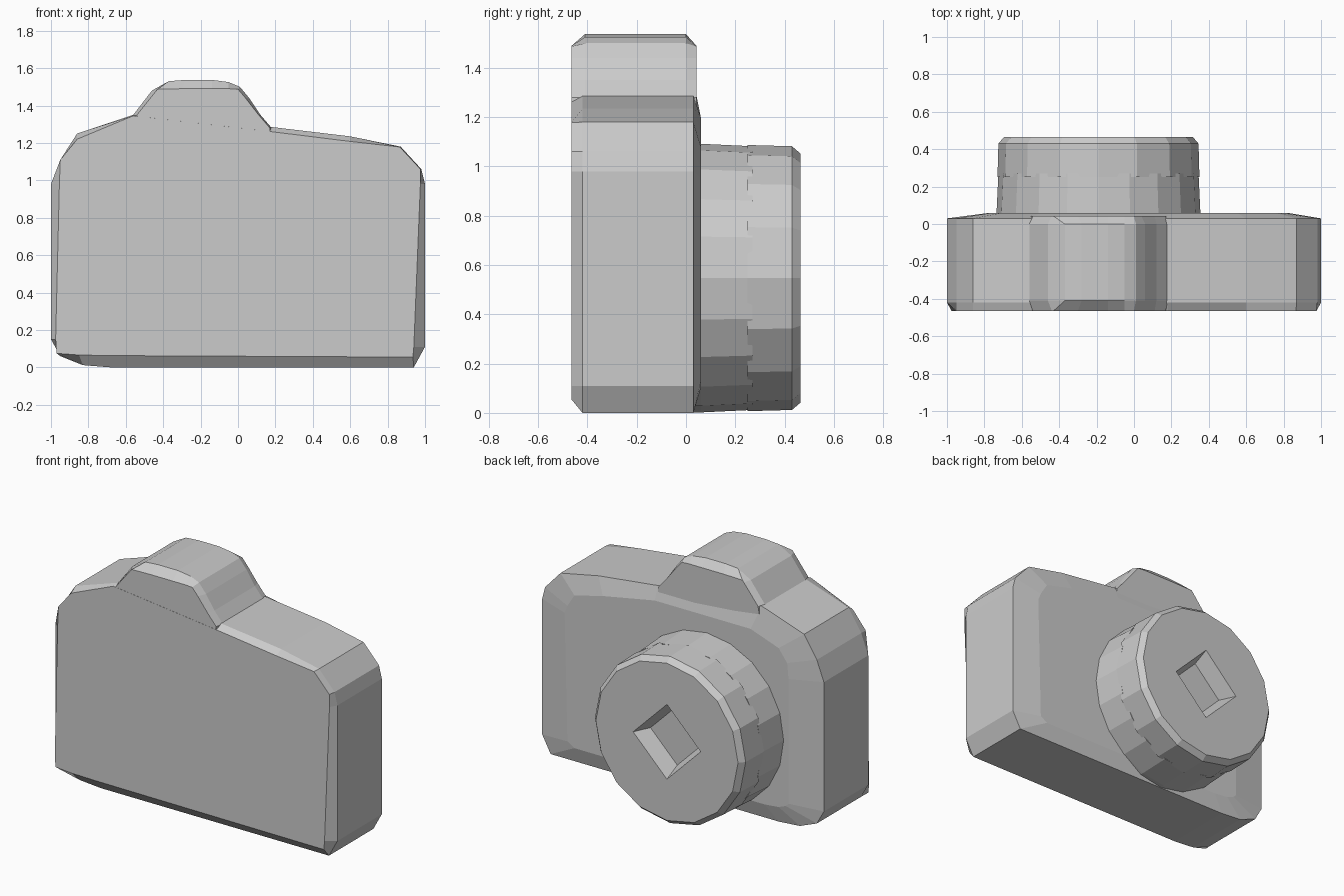
import bpy, bmesh
from math import sin, cos, tau


def loft(name, rings):
    """Skin a list of equal-length closed rings and cap both ends."""
    bm = bmesh.new()
    loops = [[bm.verts.new(p) for p in ring] for ring in rings]
    for a, b in zip(loops, loops[1:]):
        n = len(a)
        for i in range(n):
            j = (i + 1) % n
            bm.faces.new((a[i], a[j], b[j], b[i]))
    bm.faces.new(loops[0])
    bm.faces.new(loops[-1])
    bmesh.ops.recalc_face_normals(bm, faces=bm.faces)
    mesh = bpy.data.meshes.new(name)
    bm.to_mesh(mesh)
    bm.free()
    obj = bpy.data.objects.new(name, mesh)
    bpy.context.collection.objects.link(obj)
    return obj


def at(y, profile):
    return [(x, y, z) for x, z in profile]


def lens_ring(y, radius, sides, diamond=False):
    ring = []
    for i in range(sides):
        c, s = cos(tau * i / sides), sin(tau * i / sides)
        r = radius / (abs(c) + abs(s)) if diamond else radius
        ring.append((-0.19 + r * c, y, 0.547 + r * s))
    return ring


# Camera body: full outline, with smaller outlines for the chamfered faces
outer = [(-1, 0.15), (-0.95, 0.06), (-0.83, 0.012), (-0.68, 0), (0.94, 0), (1, 0.11),
         (1, 0.98), (0.98, 1.06), (0.87, 1.18), (0.6, 1.235), (0.18, 1.285),
         (-0.56, 1.35), (-0.86, 1.25), (-0.95, 1.11), (-1, 0.98)]
rear = [(-0.975, 0.15), (-0.97, 0.075), (-0.85, 0.066), (-0.68, 0.063), (0.935, 0.055),
        (0.94, 0.11), (0.975, 0.98), (0.975, 1.06), (0.865, 1.178), (0.6, 1.208),
        (0.18, 1.26), (-0.56, 1.345), (-0.86, 1.22), (-0.95, 1.11), (-0.955, 0.98)]
lens_side = [(-0.77, 0.15), (-0.75, 0.13), (-0.7, 0.11), (-0.6, 0.1), (0.75, 0.1),
             (0.8, 0.13), (0.82, 0.95), (0.8, 1.0), (0.75, 1.08), (0.55, 1.13),
             (0.18, 1.2), (-0.5, 1.2), (-0.7, 1.13), (-0.76, 1.05), (-0.77, 0.95)]
loft("camera_body", [at(-0.465, rear), at(-0.42, outer), at(0.03, outer),
                     at(0.06, lens_side)])

# Viewfinder hump on top
hump = [(-0.56, 1.3), (-0.56, 1.35), (-0.46, 1.48), (-0.37, 1.53), (-0.28, 1.537),
        (-0.14, 1.537), (-0.05, 1.525), (0.01, 1.5), (0.06, 1.44), (0.12, 1.35),
        (0.18, 1.28), (0.18, 1.2)]
hump_face = [(-0.55, 1.3), (-0.54, 1.35), (-0.44, 1.475), (-0.43, 1.487), (-0.3, 1.49),
             (-0.14, 1.49), (-0.05, 1.49), (0.0, 1.487), (0.04, 1.44), (0.11, 1.35),
             (0.17, 1.28), (0.17, 1.2)]
loft("viewfinder_hump", [at(-0.464, hump_face), at(-0.41, hump), at(0.0, hump),
                         at(0.042, hump_face)])

# Lens barrel against the body
loft("lens_base", [lens_ring(0.0, 0.545, 20), lens_ring(0.06, 0.545, 20),
                   lens_ring(0.27, 0.535, 20)])

# Front lens ring with a diamond-shaped recess
loft("lens_front", [lens_ring(0.25, 0.54, 16), lens_ring(0.43, 0.535, 16),
                    lens_ring(0.465, 0.505, 16),
                    lens_ring(0.465, 0.24, 16, True),
                    lens_ring(0.36, 0.19, 16, True)])
